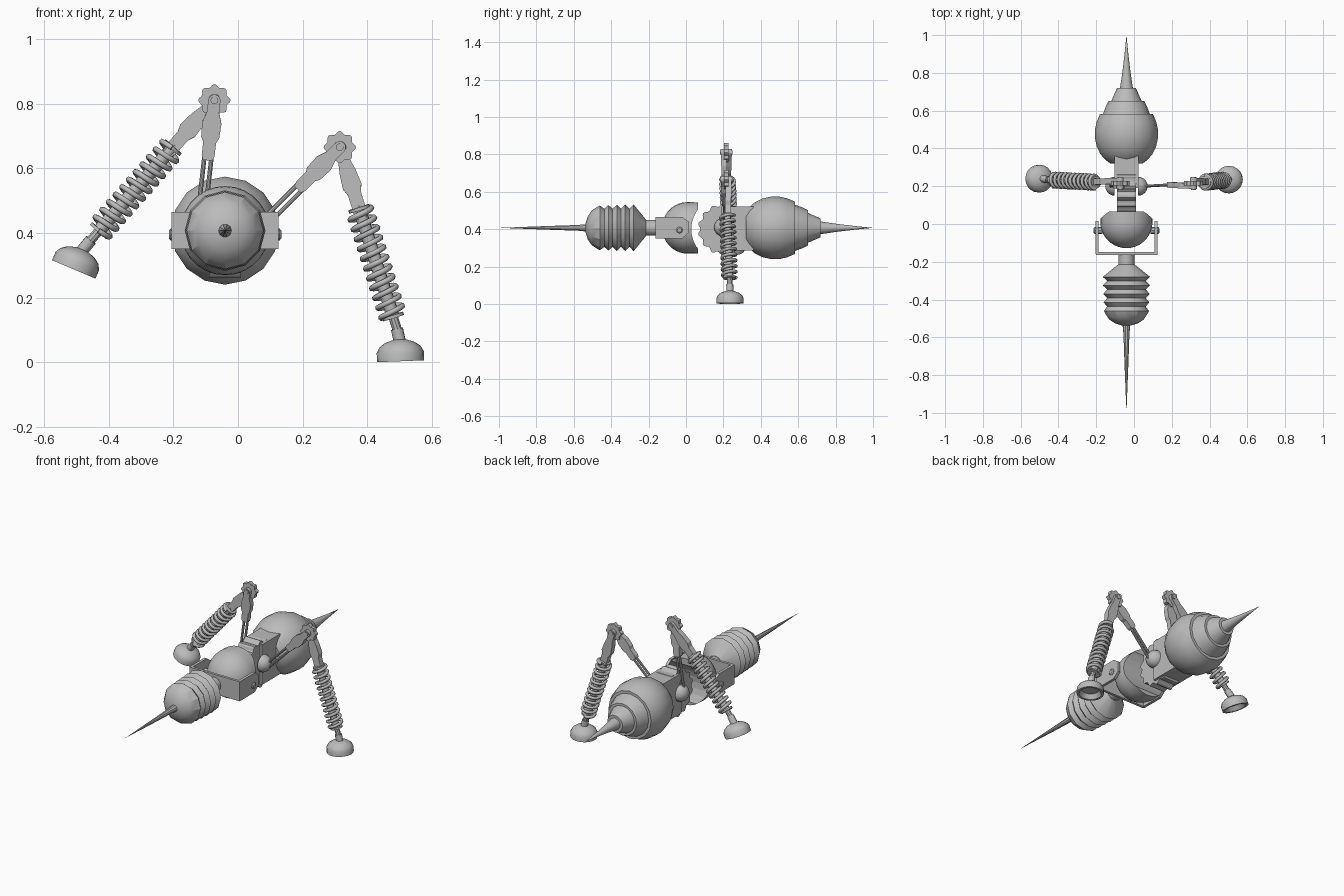
import bpy, bmesh, math
from mathutils import Vector, Matrix

if "Cube" in bpy.data.objects:
    bpy.data.objects.remove(bpy.data.objects["Cube"])

GREY = (0.5, 0.5, 0.5, 1)
mat = bpy.data.materials.new("plain grey")
mat.use_nodes = True
mat.diffuse_color = GREY
mat.node_tree.nodes["Principled BSDF"].inputs["Base Color"].default_value = GREY

CX, CZ = -0.04, 0.407          # body axis
X, Y = Vector((1, 0, 0)), Vector((0, 1, 0))


def finish(name, bm, angle=None):
    bmesh.ops.remove_doubles(bm, verts=bm.verts, dist=1e-5)
    bmesh.ops.recalc_face_normals(bm, faces=bm.faces)
    me = bpy.data.meshes.new(name)
    bm.to_mesh(me)
    bm.free()
    me.materials.append(mat)
    ob = bpy.data.objects.new(name, me)
    bpy.context.collection.objects.link(ob)
    if angle:
        bpy.ops.object.select_all(action='DESELECT')
        ob.select_set(True)
        bpy.context.view_layer.objects.active = ob
        bpy.ops.object.shade_smooth_by_angle(angle=math.radians(angle))
    return ob


def lathe(name, profile, origin, axis, segs=16, angle=35):
    """Turn (distance along axis, radius) pairs about an axis."""
    bm = bmesh.new()
    q = Vector(axis).to_track_quat('Z', 'Y')
    rings = []
    for t, r in profile:
        rings.append([bm.verts.new(Vector(origin) + q @ Vector(
            (r * math.cos(math.tau * i / segs), r * math.sin(math.tau * i / segs), t)))
            for i in range(segs)])
    for a, b in zip(rings, rings[1:]):
        for i in range(segs):
            j = (i + 1) % segs
            bm.faces.new((a[i], a[j], b[j], b[i]))
    for ring, (t, r) in ((rings[0], profile[0]), (rings[-1], profile[-1])):
        if r > 1e-4:
            bm.faces.new(ring)
    bmesh.ops.dissolve_degenerate(bm, dist=1e-6, edges=bm.edges)
    return finish(name, bm, angle)


def rod(name, a, b, r, segs=10):
    d = b - a
    return lathe(name, [(0, r), (d.length, r)], a, d, segs)


def slab(name, points, offset, thick):
    """Extrude a closed 3D outline, centred, along an offset direction."""
    bm = bmesh.new()
    d = offset * thick / 2
    lo = [bm.verts.new(p - d) for p in points]
    hi = [bm.verts.new(p + d) for p in points]
    bm.faces.new(lo)
    bm.faces.new(hi)
    n = len(points)
    for i in range(n):
        j = (i + 1) % n
        bm.faces.new((lo[i], lo[j], hi[j], hi[i]))
    return finish(name, bm)


def box(name, x, y, z):
    pts = [Vector((sum(x) / 2, py, pz)) for py, pz in
           ((y[0], z[0]), (y[1], z[0]), (y[1], z[1]), (y[0], z[1]))]
    return slab(name, pts, X, x[1] - x[0])


def gear(name, centre, r, depth, teeth, axis, thick):
    u = Vector((0, 0, 1))
    v = axis.cross(u)
    n = teeth * 6
    pts = []
    for i in range(n):
        a = math.tau * i / n
        rr = r - depth / 2 + depth / 2 * math.cos(teeth * a)
        pts.append(centre + u * rr * math.cos(a) + v * rr * math.sin(a))
    return slab(name, pts, axis, thick)


def sleeve(name, a, b, widths, thick):
    """Flat arm plate; widths are (fraction, half width), with a round end at b."""
    d = (b - a).normalized()
    s = d.cross(Y).normalized()
    side = [(a.lerp(b, f), w) for f, w in widths]
    tip = widths[-1][1]
    pts = [p + s * w for p, w in side]
    pts += [b + tip * (s * math.cos(k * math.pi / 6) + d * math.sin(k * math.pi / 6))
            for k in range(1, 6)]
    pts += [p - s * w for p, w in reversed(side)]
    return slab(name, pts, s.cross(d).normalized(), thick)


def spring(name, a, b, r, wire, turns):
    d = b - a
    q = d.to_track_quat('Z', 'Y')
    cu = bpy.data.curves.new(name, 'CURVE')
    cu.dimensions = '3D'
    cu.bevel_depth = wire
    cu.bevel_resolution = 1
    cu.use_fill_caps = True
    n = turns * 18
    sp = cu.splines.new('POLY')
    sp.points.add(n)
    for i, p in enumerate(sp.points):
        t = math.tau * i / 18
        p.co = (*(a + q @ Vector((r * math.cos(t), r * math.sin(t), d.length * i / n))), 1)
    cu.materials.append(mat)
    ob = bpy.data.objects.new(name, cu)
    bpy.context.collection.objects.link(ob)
    bpy.ops.object.select_all(action='DESELECT')
    ob.select_set(True)
    bpy.context.view_layer.objects.active = ob
    bpy.ops.object.convert(target='MESH')


# Front bulb with bellows, its needle and the neck
bellows = [(-0.215, 0.045), (-0.28, 0.125)]
for k in range(4):
    bellows += [(-0.302 - k * 0.045, 0.102), (-0.325 - k * 0.045, 0.125 - 0.002 * k)]
bellows += [(-0.475, 0.112), (-0.505, 0.092), (-0.525, 0.062), (-0.538, 0.022)]
core = (CX, 0, CZ)
lathe("front_bulb", bellows, core, Y, 12, 25)
lathe("front_needle", [(-0.53, 0.021), (-0.58, 0.016), (-0.75, 0.01), (-1, 0)], core, Y, 10)
lathe("neck", [(-0.24, 0.042), (-0.15, 0.042)], core, Y, 14)

# U-shaped bracket with bolts
box("bracket_front", (-0.2, 0.125), (-0.163, -0.148), (0.35, 0.465))
for side, label in ((-1, "right"), (1, "left")):
    x = CX + side * 0.157
    arm = [Vector((x, py, pz)) for py, pz in
           ((-0.16, 0.35), (-0.02, 0.35), (0.015, 0.38), (0.015, 0.44), (-0.02, 0.465), (-0.16, 0.465))]
    slab("bracket_arm_" + label, arm, X, 0.016)
    lathe("bracket_bolt_" + label, [(-0.03, 0.018), (0.012, 0.018), (0.017, 0.012)],
          (x, -0.035, 0.395), X * side, 8)

# Domed shell, hollowed on the rear to clear the toothed wheel
dome = [(0.01 - 0.138 * math.cos(a), 0.138 * math.sin(a))
        for a in (math.pi / 2 * k / 9 for k in range(10))]
shell = lathe("domed_shell", dome + [(0.065, 0.136)], core, Y, 28)
cutter = lathe("shell_cutter", [(-0.3, 0.172), (0.3, 0.172)], (CX, 0.2, 0.4), X, 32, None)
cutter.hide_render = True
mod = shell.modifiers.new("bite", 'BOOLEAN')
mod.object = cutter
mod.solver = 'EXACT'
bpy.context.view_layer.objects.active = shell
bpy.ops.object.modifier_apply(modifier=mod.name)
bpy.data.objects.remove(cutter)

# Toothed wheel and thorax block
gear("thorax_wheel", Vector((CX, 0.2, 0.4)), 0.138, 0.016, 14, X, 0.1)
box("thorax_block", (CX - 0.064, CX + 0.064), (0.19, 0.36), (0.285, 0.522))

# Rear bulb with overlapping shells and its sting
rear = [(0.32, 0.085), (0.34, 0.112), (0.37, 0.138), (0.41, 0.157), (0.455, 0.167), (0.5, 0.167),
        (0.54, 0.158), (0.582, 0.14), (0.582, 0.124), (0.62, 0.11), (0.652, 0.094),
        (0.652, 0.08), (0.72, 0.05), (0.72, 0.034), (0.8, 0.022), (0.9, 0.01), (1, 0)]
lathe("rear_bulb", rear, core, Y, 16)


def leg(label, side, hip, knee, ankle, sole, up):
    hip, knee, ankle, sole = (Vector(p) for p in (hip, knee, ankle, sole))
    # Hip ball
    ball = [(0.05 * math.sin(a), 0.05 * math.cos(a)) for a in (math.pi / 2 * k / 6 for k in range(7))]
    lathe("hip_ball_" + label, ball, (CX + side * 0.062, 0.2, 0.41), X * side, 16)
    # Twin rods and upper sleeve
    d = (knee - hip).normalized()
    s = d.cross(Y).normalized()
    for k in (-1, 1):
        off = s * 0.011 * k
        rod(f"hip_rod_{label}_{'a' if k < 0 else 'b'}", hip + off, hip.lerp(knee, 0.62) + off, 0.007)
    sleeve("upper_sleeve_" + label, hip.lerp(knee, 0.5), knee - Y * 0.014,
           [(0, 0.015), (0.08, 0.02), (0.3, 0.02), (0.38, 0.028), (0.62, 0.03), (0.8, 0.019), (1, 0.019)], 0.03)
    # Knee wheel and lower sleeve
    gear("knee_wheel_" + label, knee, 0.05, 0.009, 8, Y, 0.024)
    lathe("knee_pin_" + label, [(-0.034, 0.012), (0.034, 0.012)], knee, Y, 10)
    sleeve("lower_sleeve_" + label, knee.lerp(ankle, 0.37), knee + Y * 0.014,
           [(0, 0.014), (0.1, 0.021), (0.35, 0.021), (0.45, 0.03), (0.65, 0.026), (0.8, 0.019), (1, 0.019)], 0.032)
    # Shock absorber
    top, low = knee.lerp(ankle, 0.32), knee.lerp(ankle, 0.88)
    rod("piston_" + label, knee.lerp(ankle, 0.3), ankle, 0.015)
    rod("cylinder_" + label, top, low, 0.02, 12)
    axis = (ankle - knee).normalized()
    for n, p in (("top", top), ("low", low)):
        rod(f"spring_seat_{n}_{label}", p - axis * 0.005, p + axis * 0.005, 0.034, 14)
    spring("spring_" + label, top, low, 0.037, 0.009, 11)
    # Hollow domed foot
    lathe("foot_" + label, [(0.03, 0), (0.025, 0.045), (0, 0.06), (0, 0.073), (0.028, 0.073),
                            (0.045, 0.064), (0.058, 0.046), (0.067, 0.02), (0.068, 0)], sole, up, 20)
    rod("ankle_" + label, sole + Vector(up).normalized() * 0.06, ankle - axis * 0.035, 0.019, 12)


leg("right", -1, (-0.115, 0.2, 0.44), (-0.073, 0.215, 0.81),
    (-0.478, 0.235, 0.352), (-0.508, 0.24, 0.287), (0.39, 0, 0.92))
leg("left", 1, (0.055, 0.2, 0.405), (0.315, 0.215, 0.665),
    (0.502, 0.235, 0.07), (0.503, 0.235, 0.003), (-0.04, 0, 1))
